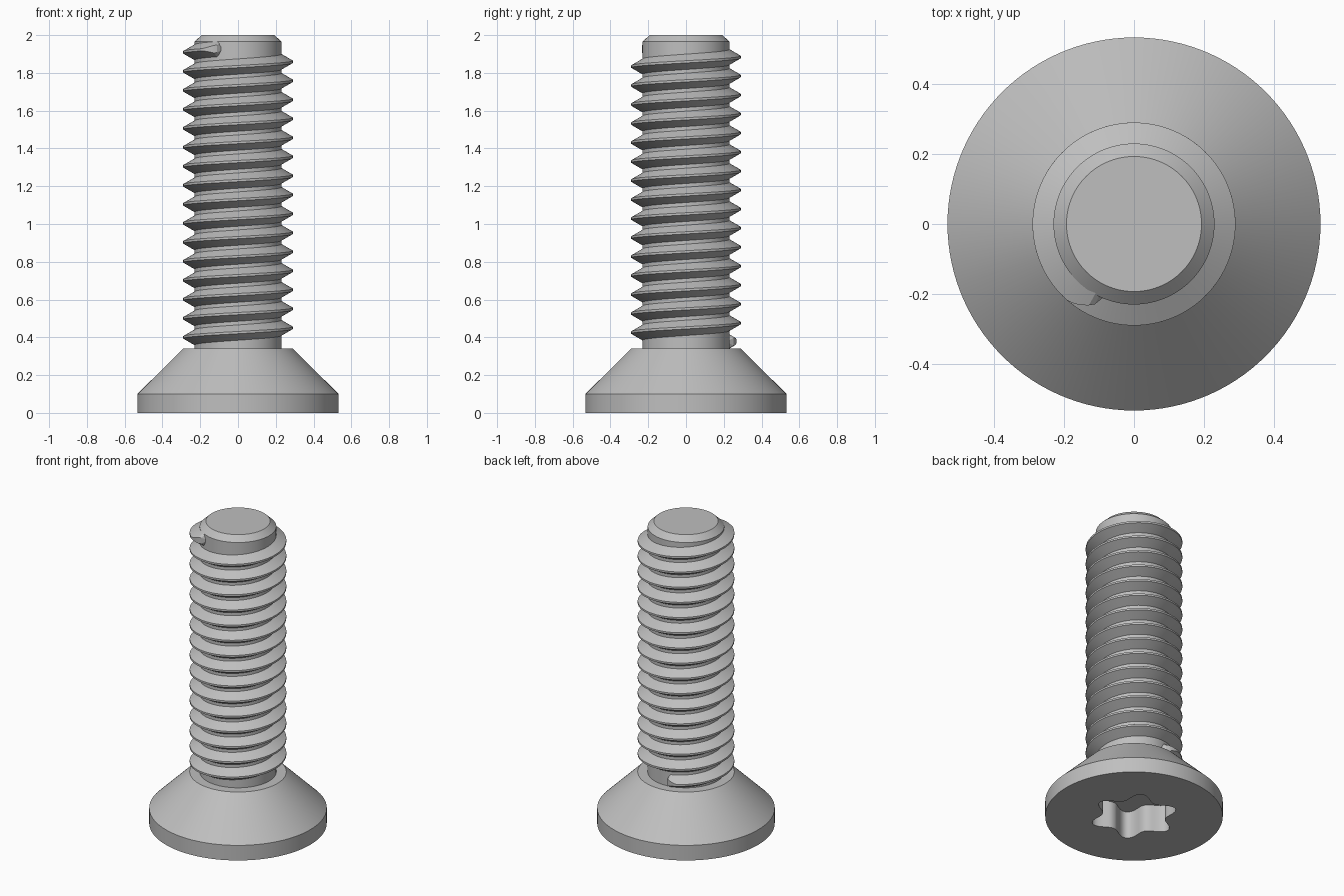
import bpy, bmesh
from math import cos, sin, pi, radians, sqrt

cube = bpy.data.objects.get("Cube")
if cube:
    bpy.data.objects.remove(cube, do_unlink=True)

SEGS = 120
ROOT, CREST = 0.23, 0.29
PITCH = 0.1006
SLOPE = 0.577

steel = bpy.data.materials.new("grey steel")
steel.use_nodes = True
grey = (0.52, 0.52, 0.52, 1)
steel.diffuse_color = grey
steel.node_tree.nodes["Principled BSDF"].inputs["Base Color"].default_value = grey


def finish(name, bm, angle):
    """Turn a bmesh into a shaded object."""
    bmesh.ops.recalc_face_normals(bm, faces=bm.faces)
    mesh = bpy.data.meshes.new(name)
    bm.to_mesh(mesh)
    bm.free()
    mesh.materials.append(steel)
    obj = bpy.data.objects.new(name, mesh)
    bpy.context.collection.objects.link(obj)
    bpy.ops.object.select_all(action='DESELECT')
    obj.select_set(True)
    bpy.context.view_layer.objects.active = obj
    bpy.ops.object.shade_smooth_by_angle(angle=radians(angle))
    return obj


def skin(bm, rings, closed):
    """Join matching rings of vertices with quads."""
    n = len(rings[0])
    for a, b in zip(rings, rings[1:]):
        for i in range(n if closed else n - 1):
            j = (i + 1) % n
            bm.faces.new((a[i], a[j], b[j], b[i]))


def lobes(a):
    """Six-lobed socket outline."""
    return 0.19 + 0.075 * ((1 + cos(6 * a)) / 2) ** 1.25


# Screw body: socket floor, socket wall, head, cone, shank and tip chamfer
profile = [(lobes, 0.18), (lobes, 0), (0.533, 0), (0.533, 0.1), (0.29, 0.34),
           (ROOT, 0.34), (ROOT, 1.965), (0.193, 2)]
bm = bmesh.new()
rings = []
for radius, z in profile:
    ring = []
    for i in range(SEGS):
        a = 2 * pi * i / SEGS
        r = radius(a) if callable(radius) else radius
        ring.append(bm.verts.new((r * cos(a), r * sin(a), z)))
    rings.append(ring)
skin(bm, rings, True)
bm.faces.new(rings[0])
bm.faces.new(rings[-1])
finish("screw_body", bm, 25)

# Helical thread, fading into the shank at both ends
START, END, FADE = 96, 247 + 360 * 15, 17
STEPS = (END - START) // 3
bm = bmesh.new()
rings = []
for i in range(STEPS + 1):
    deg = START + (END - START) * i / STEPS
    a = radians(deg)
    z = 0.40 + PITCH * (deg - 180) / 360
    t = min(1, (deg - START) / FADE, (END - deg) / FADE)
    top = ROOT + (CREST - ROOT) * sqrt(max(t, 0))
    taper = sqrt(min(1, 0.05 + 3 * t))
    section = []
    for r, side in ((ROOT - 0.01, -1), (top, -1), (top, 1), (ROOT - 0.01, 1)):
        half = (0.006 + (CREST - r) * SLOPE) * taper
        section.append(bm.verts.new((r * cos(a), r * sin(a), z + side * half)))
    rings.append(section)
skin(bm, rings, True)
bm.faces.new(rings[0])
bm.faces.new(rings[-1])
finish("thread", bm, 25)
